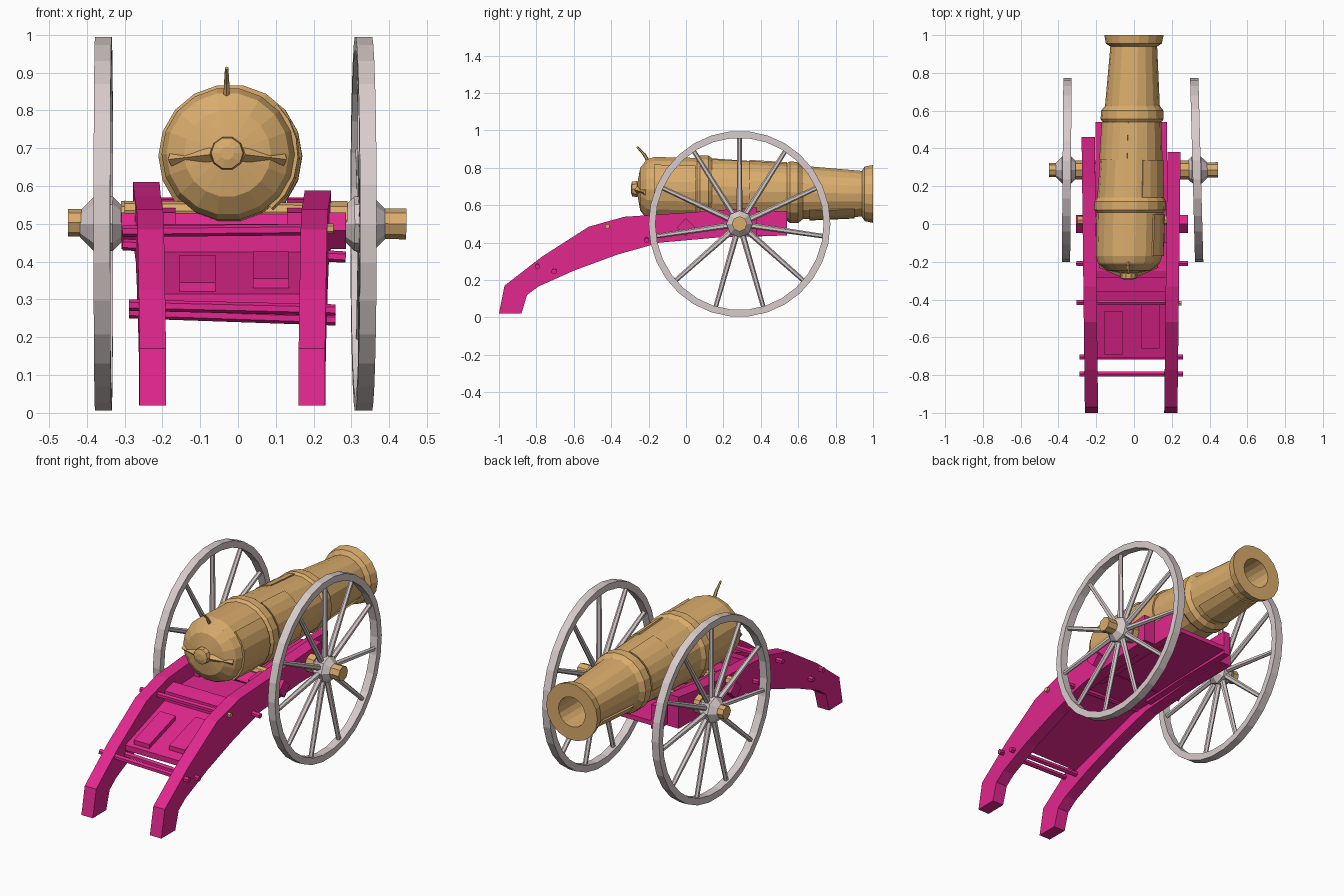
import bpy, bmesh
from math import sin, cos, pi
from mathutils import Vector

cube = bpy.data.objects.get("Cube")
if cube:
    bpy.data.objects.remove(cube, do_unlink=True)


def material(name, rgb):
    m = bpy.data.materials.new(name)
    m.use_nodes = True
    m.diffuse_color = (*rgb, 1)
    m.node_tree.nodes["Principled BSDF"].inputs["Base Color"].default_value = (*rgb, 1)
    return m


GOLD = material("brass", (0.7, 0.415, 0.15))
PINK = material("magenta_wood", (0.76, 0.02, 0.27))
GREY = material("pale_grey", (0.69, 0.6, 0.6))


def finish(name, bm, mat):
    bmesh.ops.recalc_face_normals(bm, faces=bm.faces)
    mesh = bpy.data.meshes.new(name)
    bm.to_mesh(mesh)
    bm.free()
    mesh.materials.append(mat)
    ob = bpy.data.objects.new(name, mesh)
    bpy.context.collection.objects.link(ob)
    return ob


def lathe(name, profile, segs, place, mat, closed=False, start=0, sweep=2 * pi):
    """Turn (along, radius) points about an axis; place() gives the position."""
    bm = bmesh.new()
    full = sweep > 6.28
    count = segs if full else segs + 1
    rings = [[bm.verts.new(place(t, r, start + sweep * k / segs)) for k in range(count)]
             for t, r in profile]
    pairs = list(zip(rings, rings[1:]))
    if closed:
        pairs.append((rings[-1], rings[0]))
    for a, b in pairs:
        for k in range(segs):
            n = (k + 1) % count
            bm.faces.new((a[k], a[n], b[n], b[k]))
    if not full:
        for k in (0, -1):
            bm.faces.new([ring[k] for ring in rings])
    elif not closed:
        for ring in (rings[0], rings[-1]):
            bm.faces.new(ring)
    return finish(name, bm, mat)


def prism(name, outline, x0, x1, mat, lean=0.0):
    """Extrude a side outline (y, z) across x; lean shifts x along y."""
    bm = bmesh.new()
    face = bm.faces.new([bm.verts.new((x0 + lean * y, y, z)) for y, z in outline])
    ext = bmesh.ops.extrude_face_region(bm, geom=[face])
    moved = [v for v in ext["geom"] if isinstance(v, bmesh.types.BMVert)]
    bmesh.ops.translate(bm, verts=moved, vec=(x1 - x0, 0, 0))
    return finish(name, bm, mat)


def rod(name, p, q, r1, r2, sides, mat):
    p, q = Vector(p), Vector(q)
    bm = bmesh.new()
    bmesh.ops.create_cone(bm, cap_ends=True, segments=sides, radius1=r1, radius2=r2,
                          depth=(q - p).length)
    rot = (q - p).to_track_quat('Z', 'Y').to_matrix().to_4x4()
    bmesh.ops.transform(bm, matrix=rot, verts=bm.verts)
    bmesh.ops.translate(bm, verts=bm.verts, vec=(p + q) / 2)
    return finish(name, bm, mat)


# Barrel, with a slight drop and drift toward the muzzle
def on_barrel(t, r, a):
    u = (t + 0.25) / 1.25
    return (-0.028 * (1 - u) + r * cos(a), t, 0.686 - 0.026 * u + r * sin(a))


lathe("barrel", [(-0.26, 0.03), (-0.245, 0.115), (-0.21, 0.162), (-0.17, 0.176),
                 (0.06, 0.176), (0.075, 0.19), (0.12, 0.19), (0.14, 0.175),
                 (0.54, 0.156), (0.555, 0.167), (0.6, 0.165), (0.625, 0.145),
                 (0.94, 0.124), (0.955, 0.148), (1.0, 0.157), (1.0, 0.082),
                 (0.6, 0.08)], 18, on_barrel, GOLD)
lathe("breech_knob", [(-0.295, 0.018), (-0.288, 0.042), (-0.262, 0.045), (-0.25, 0.03)],
      10, on_barrel, GOLD)


# Raised plates wrapped part way round the barrel
def shell(name, y0, y1, r0, r1, start, sweep):
    lathe(name, [(y0, r0 - 0.03), (y0, r0), (y1, r1), (y1, r1 - 0.03)], 6,
          on_barrel, GOLD, True, start, sweep)


shell("breech_plate", -0.17, 0.05, 0.185, 0.185, -0.9, 1.7)
shell("side_plate", 0.14, 0.34, 0.179, 0.173, -0.4, 1.6)
shell("upper_plate", 0.34, 0.54, 0.17, 0.162, 1.7, 1.6)
shell("neck_plate", 0.66, 0.9, 0.15, 0.134, 3.6, 2.0)

# Breech band and fuse
for s in (-1, 1):
    rod("breech_band", (-0.028 + s * 0.04, -0.262, 0.683),
        (-0.028 + s * 0.15, -0.215, 0.67), 0.018, 0.018, 4, GOLD)
rod("fuse_base", (-0.03, -0.2, 0.83), (-0.03, -0.225, 0.875), 0.01, 0.008, 6, GOLD)
rod("fuse_tip", (-0.03, -0.222, 0.87), (-0.03, -0.262, 0.912), 0.008, 0.005, 6, GOLD)


# Wheels, very slightly taller than they are long
WY, WZ = 0.286, 0.5


def wheel(side, x, yaw):
    def place(t, r, a):
        return (x + t + yaw * r * cos(a), WY + 0.978 * r * cos(a), WZ + r * sin(a))
    lathe(side + "_rim", [(-0.022, 0.46), (-0.022, 0.497), (0.022, 0.497), (0.022, 0.46)],
          30, place, GREY, True)
    lathe(side + "_hub", [(-0.062, 0.035), (-0.025, 0.072), (0.025, 0.072), (0.062, 0.035)],
          8, place, GREY)
    for k in range(11):
        a = pi / 2 + 2 * pi * k / 11
        rod(side + "_spoke", place(0, 0.05, a), place(0, 0.47, a), 0.016, 0.012, 6, GREY)


wheel("right_wheel", -0.356, 0.008)
wheel("left_wheel", 0.332, -0.026)

# Axle and trunnion
rod("axle", (-0.45, WY, 0.503), (0.445, WY, 0.5), 0.036, 0.041, 8, GOLD)
for a, b in ((-0.31, -0.2), (0.17, 0.29)):
    rod("axle_collar", (a, WY, 0.51), (b, WY, 0.51), 0.05, 0.05, 8, GOLD)
rod("trunnion", (-0.3, 0.02, 0.535), (0.22, 0.02, 0.53), 0.026, 0.026, 8, GOLD)


# Carriage cheeks: long curved side beams ending in a bent foot
def cheek(side, x0, x1, lean, front, top):
    prism(side + "_cheek", [
        (-1.0, 0.02), (-0.88, 0.02), (-0.85, 0.12), (-0.79, 0.165), (-0.6, 0.25),
        (-0.37, 0.335), (-0.14, 0.4), (0.2, 0.43), (front, 0.435), (front, top),
        (0.2, 0.575), (0.0, 0.56), (-0.33, 0.538), (-0.52, 0.485), (-0.77, 0.325),
        (-0.97, 0.17)], x0, x1, PINK, lean)


cheek("right", -0.272, -0.202, -0.012, 0.46, 0.61)
cheek("left", 0.172, 0.242, 0.012, 0.38, 0.588)

# Inner cradle walls and floor
wall = [(-0.1, 0.42), (0.2, 0.435), (0.54, 0.437), (0.54, 0.57), (0.2, 0.565), (-0.1, 0.53)]
prism("right_cradle_wall", wall, -0.203, -0.165, PINK)
prism("left_cradle_wall", wall, 0.13, 0.175, PINK)
prism("cradle_floor", [(-0.25, 0.43), (0.54, 0.455), (0.54, 0.48), (-0.25, 0.46)],
      -0.203, 0.175, PINK)
prism("trail_floor", [(-0.71, 0.285), (-0.25, 0.43), (-0.25, 0.46), (-0.71, 0.315)],
      -0.203, 0.175, PINK)
for name, a, b, shift in (("right", -0.155, -0.06, 0.0), ("left", 0.04, 0.135, 0.03)):
    panel = [(-0.69, 0.32), (-0.46, 0.392), (-0.46, 0.417), (-0.69, 0.345)]
    prism(name + "_trail_panel", [(y + shift, z + shift / 3) for y, z in panel], a, b, PINK)
prism("trail_crosspiece", [(-0.36, 0.42), (-0.28, 0.44), (-0.28, 0.5), (-0.36, 0.48)],
      -0.203, 0.175, PINK)

# Cross bolts through the cheeks: y, right end (x, z), left end (x, z)
for y, xr, zr, xl, zl in ((-0.795, -0.288, 0.285, 0.258, 0.272),
                          (-0.705, -0.288, 0.265, 0.258, 0.246),
                          (-0.415, -0.305, 0.48, 0.232, 0.485),
                          (-0.21, -0.305, 0.445, 0.285, 0.412)):
    rod("cross_bolt", (xr, y, zr), (xl, y, zl), 0.015, 0.015, 6, PINK)
rod("main_cross_bolt", (-0.308, 0.0, 0.482), (0.285, 0.0, 0.482), 0.048, 0.048, 4, PINK)
rod("brass_bolt", (0.2, -0.42, 0.487), (0.252, -0.42, 0.487), 0.014, 0.014, 6, GOLD)
